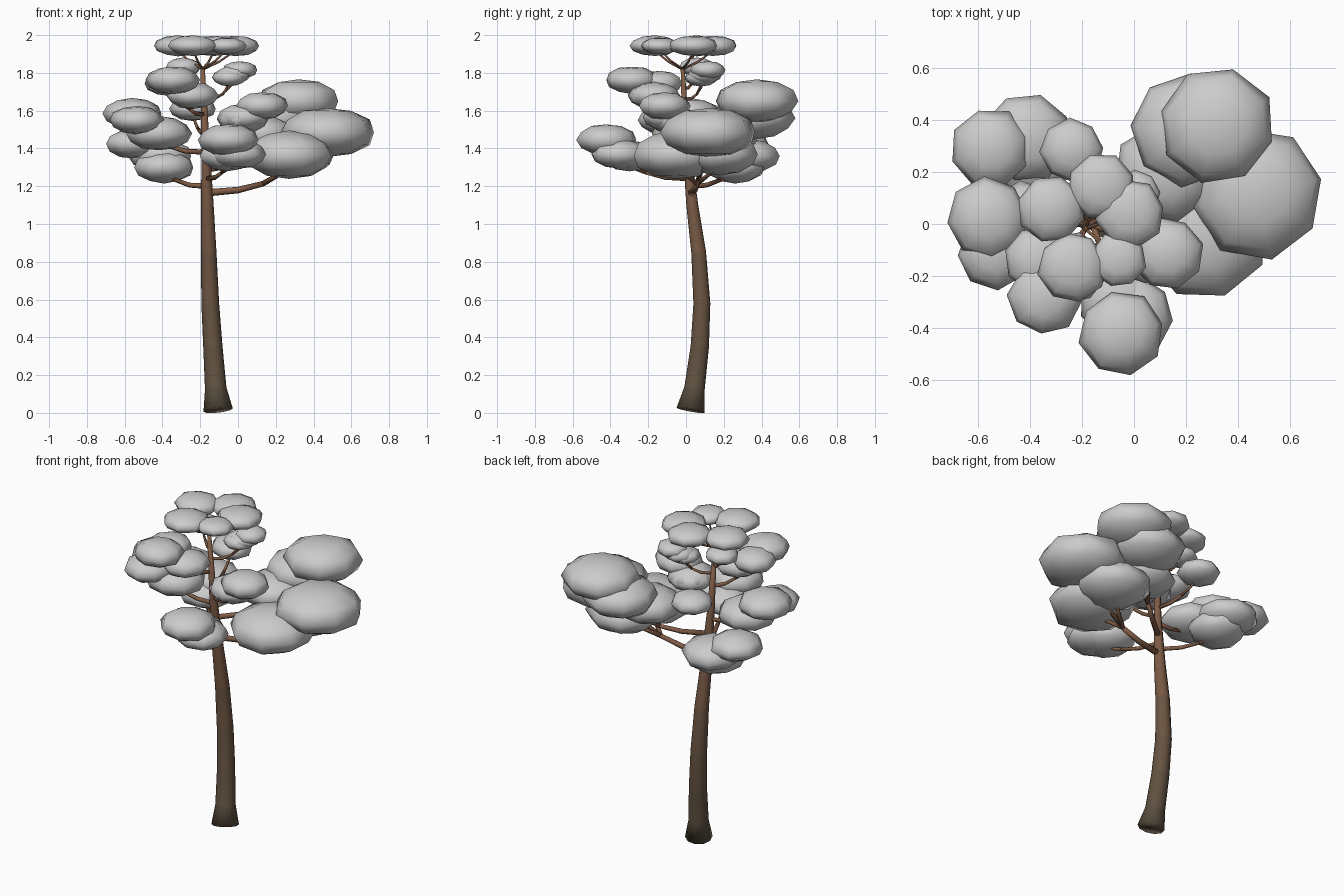
import bpy, bmesh, math, random
from mathutils import Vector, Matrix

if "Cube" in bpy.data.objects:
    bpy.data.objects.remove(bpy.data.objects["Cube"])

random.seed(4)


def make_object(name, bm, mats=()):
    mesh = bpy.data.meshes.new(name)
    for f in bm.faces:
        f.smooth = True
    bm.to_mesh(mesh)
    bm.free()
    for m in mats:
        mesh.materials.append(m)
    ob = bpy.data.objects.new(name, mesh)
    bpy.context.collection.objects.link(ob)
    return ob


def add_tube(bm, path, radii, sides):
    """Rings square to the path, bridged and capped."""
    pts = [Vector(p) for p in path]
    rings = []
    for i, p in enumerate(pts):
        t = (pts[min(i + 1, len(pts) - 1)] - pts[max(i - 1, 0)]).normalized()
        ref = Vector((1, 0, 0)) if abs(t.z) > 0.7 else Vector((0, 0, 1))
        u = (ref - t * ref.dot(t)).normalized()
        v = t.cross(u)
        angles = [2 * math.pi * k / sides for k in range(sides)]
        rings.append([bm.verts.new(p + radii[i] * (u * math.cos(a) + v * math.sin(a))) for a in angles])
    for a, b in zip(rings, rings[1:]):
        for k in range(sides):
            j = (k + 1) % sides
            bm.faces.new((a[k], a[j], b[j], b[k]))
    bm.faces.new(rings[0][::-1])
    bm.faces.new(rings[-1])


# Bark colours, dark at the base and redder towards the top
BANDS = 8
bark = []
for i in range(BANDS):
    t = i / (BANDS - 1)
    m = bpy.data.materials.new("bark_%d" % i)
    m.diffuse_color = (0.10 + 0.12 * t, 0.077 + 0.033 * t, 0.05 + 0.012 * t, 1)
    m.use_nodes = True
    m.node_tree.nodes["Principled BSDF"].inputs["Base Color"].default_value = m.diffuse_color
    bark.append(m)

# Trunk: x, y, z, radius
TRUNK = [
    (-0.105, 0.024, 0.015, 0.078), (-0.118, 0.045, 0.13, 0.057), (-0.133, 0.073, 0.35, 0.051),
    (-0.147, 0.084, 0.58, 0.047), (-0.155, 0.067, 0.85, 0.041), (-0.162, 0.033, 1.1, 0.033),
    (-0.172, 0.002, 1.42, 0.022), (-0.187, -0.018, 1.83, 0.011)]


def trunk_at(z):
    for a, b in zip(TRUNK, TRUNK[1:]):
        if a[2] <= z <= b[2]:
            return Vector(a[:3]).lerp(Vector(b[:3]), (z - a[2]) / (b[2] - a[2]))
    return Vector(TRUNK[-1][:3])


bm = bmesh.new()
add_tube(bm, [p[:3] for p in TRUNK], [p[3] for p in TRUNK], 10)
for f in bm.faces:
    f.material_index = min(BANDS - 1, int(f.calc_center_median().z / 1.5 * BANDS))
make_object("trunk", bm, bark)


def cluster(name, z0, pads):
    """Branch leaving the trunk at z0, forking into a twig for every leaf pad (x, y, z, radius)."""
    pads = [(Vector(p[:3]), p[3]) for p in pads]
    start = trunk_at(z0)
    mean = sum((c for c, r in pads), Vector()) / len(pads)
    size = sum(r for c, r in pads) / len(pads)
    if len(pads) == 2:  # a pair gets a third, lower pad nearer the trunk
        inner = mean.lerp(trunk_at(mean.z), 0.22)
        pads.append((inner - Vector((0, 0, 0.3 * size)), size * 0.98))

    bm = bmesh.new()
    fork, r = start, 0.010
    if name != "crown":
        fork = start.lerp(mean, 0.58)
        fork.z = start.z + 0.2 * (mean.z - start.z)
        r = 0.004 + 0.065 * size
        mid = start.lerp(fork, 0.55) - Vector((0, 0, 0.012))
        add_tube(bm, [start, mid, fork], [r, r * 0.9, r * 0.75], 6)
    for c, pr in pads:
        end = c - Vector((0, 0, pr * 0.2))
        bend = fork.lerp(end, 0.5) - Vector((0, 0, 0.01))
        add_tube(bm, [fork, bend, end], [r * 0.75, r * 0.6, r * 0.4], 6)
    make_object(name + "_branch", bm, [bark[-1]])

    # Leaf pads: flattened low-poly balls, slightly irregular
    bm = bmesh.new()
    flat = 0.42 if name == "crown" else 0.53
    for c, pr in pads:
        mat = (Matrix.Translation(c) @ Matrix.Diagonal((pr * 1.03, pr * 1.03, pr * flat, 1))
               @ Matrix.Rotation(random.uniform(0, 0.8), 4, 'Z'))
        ball = bmesh.ops.create_uvsphere(bm, u_segments=8, v_segments=6, radius=1, matrix=mat)
        for v in ball["verts"]:
            v.co = c + (v.co - c) * random.uniform(0.96, 1.03)
            v.co.z = min(v.co.z, 2.0)
    make_object(name + "_foliage", bm)


# Crown: five pads around the trunk tip
crown = []
for deg in (20, 74, 154, 246, 312):
    a = math.radians(deg)
    crown.append((-0.17 + 0.165 * math.cos(a), -0.015 + 0.165 * math.sin(a), 1.943,
                  0.105 if deg == 312 else 0.13))
cluster("crown", 1.82, crown)

# Upper branches
cluster("upper_right_back", 1.66, [(0.01, 0.115, 1.815, 0.09), (-0.025, 0.1, 1.79, 0.09)])
cluster("upper_left_back", 1.72, [(-0.29, 0.06, 1.83, 0.095)])
cluster("upper_left_front", 1.58, [
    (-0.345, -0.285, 1.762, 0.138), (-0.37, -0.14, 1.745, 0.125), (-0.24, -0.17, 1.68, 0.135)])
cluster("small_back", 1.48, [(-0.24, 0.285, 1.61, 0.12)])

# Middle branches
cluster("middle_right", 1.42, [(0.13, -0.115, 1.625, 0.138), (0.03, -0.09, 1.565, 0.135)])
cluster("left", 1.38, [
    (-0.56, 0.02, 1.585, 0.155), (-0.535, -0.11, 1.55, 0.14), (-0.42, -0.01, 1.48, 0.17)])
cluster("front", 1.24, [(-0.05, -0.42, 1.445, 0.16), (0.0, -0.35, 1.37, 0.15)])
cluster("left_back", 1.2, [
    (-0.55, 0.29, 1.425, 0.15), (-0.41, 0.33, 1.36, 0.17), (-0.39, 0.26, 1.3, 0.16)])

# Large right-hand branches
cluster("big_right_low", 1.165, [
    (0.475, 0.12, 1.485, 0.25), (0.27, -0.05, 1.365, 0.24), (0.3, 0.18, 1.37, 0.21)])
cluster("big_right_high", 1.29, [
    (0.32, 0.375, 1.65, 0.22), (0.2, 0.36, 1.56, 0.21), (0.12, 0.2, 1.475, 0.19)])
